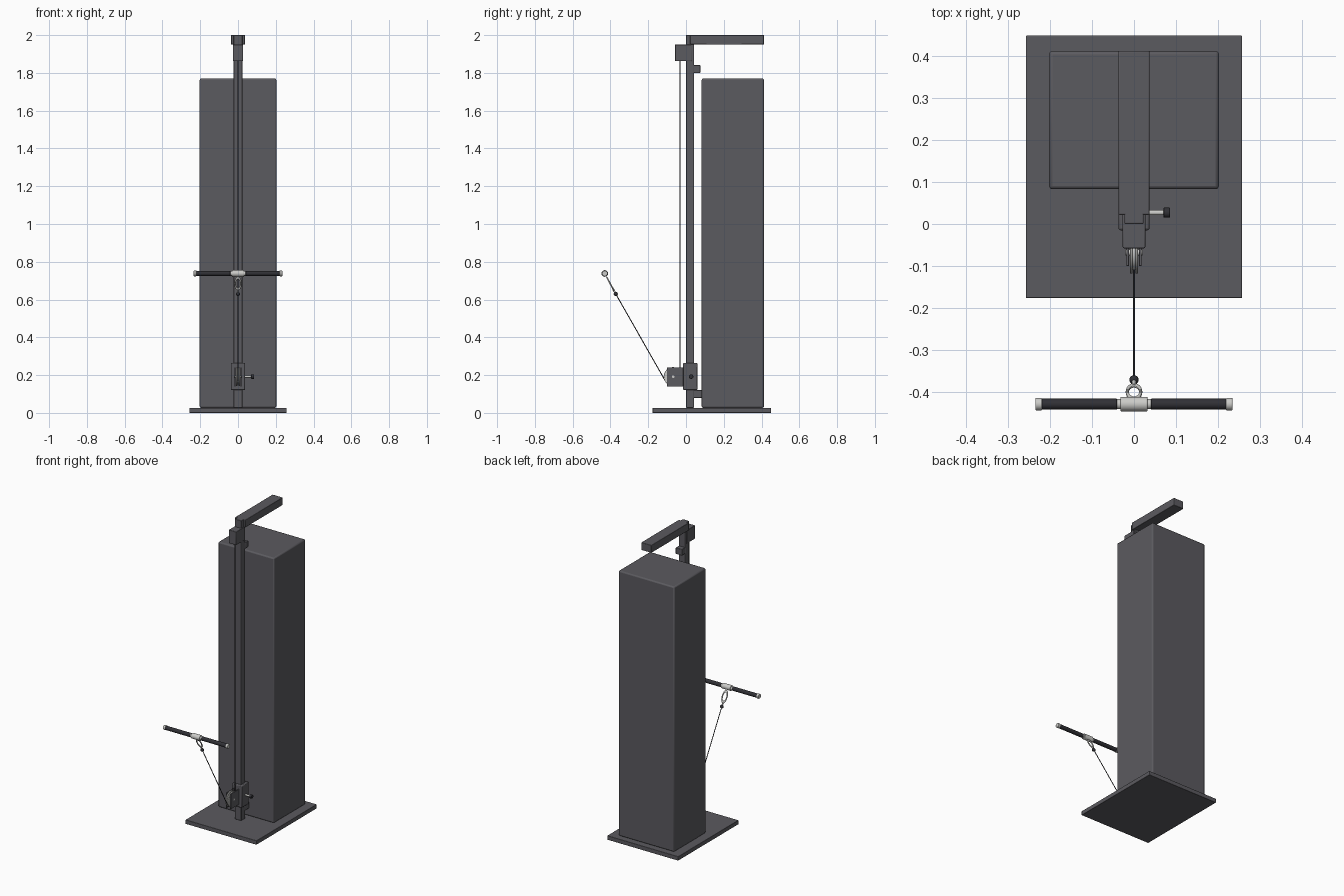
import bpy, math
from mathutils import Vector

if "Cube" in bpy.data.objects:
    bpy.data.objects.remove(bpy.data.objects["Cube"])


def material(name, r, g, b):
    m = bpy.data.materials.new(name)
    m.diffuse_color = (r, g, b, 1)
    m.use_nodes = True
    m.node_tree.nodes["Principled BSDF"].inputs["Base Color"].default_value = m.diffuse_color
    return m


FRAME = material("charcoal_frame", 0.105, 0.103, 0.115)
RUBBER = material("black_rubber", 0.03, 0.03, 0.036)
STEEL = material("bright_steel", 0.6, 0.6, 0.58)
CABLE = material("dark_cable", 0.045, 0.045, 0.05)


def finish(ob, name, mat, bevel=0, segments=2):
    ob.name = name
    ob.data.materials.append(mat)
    if bevel:
        mod = ob.modifiers.new("Bevel", 'BEVEL')
        mod.width, mod.segments = bevel, segments
    bpy.ops.object.shade_smooth_by_angle(angle=math.radians(35))
    return ob


def box(name, x, y, z, mat=FRAME, bevel=0.003):
    """Box from (min, max) ranges on each axis."""
    bpy.ops.mesh.primitive_cube_add(size=1, location=[sum(r) / 2 for r in (x, y, z)])
    ob = bpy.context.object
    ob.scale = [r[1] - r[0] for r in (x, y, z)]
    bpy.ops.object.transform_apply(location=False, rotation=False, scale=True)
    return finish(ob, name, mat, bevel)


def rod(name, a, b, radius, mat, sides=24, bevel=0):
    """Cylinder between two points."""
    a, b = Vector(a), Vector(b)
    bpy.ops.mesh.primitive_cylinder_add(vertices=sides, radius=radius, depth=(b - a).length,
                                        location=(a + b) / 2)
    ob = bpy.context.object
    ob.rotation_euler = (b - a).to_track_quat('Z', 'Y').to_euler()
    return finish(ob, name, mat, bevel)


def ball(name, centre, radius, mat):
    bpy.ops.mesh.primitive_uv_sphere_add(segments=20, ring_count=12, radius=radius, location=centre)
    return finish(bpy.context.object, name, mat)


# Base, weight tower and upright
box("base_plate", (-0.258, 0.258), (-0.177, 0.45), (0, 0.027), bevel=0.002)
box("weight_tower", (-0.203, 0.203), (0.083, 0.413), (0.027, 1.77), bevel=0.008)
box("upright", (-0.023, 0.023), (0, 0.043), (0.027, 2.0))
box("top_arm", (-0.037, 0.037), (0.022, 0.413), (1.95, 2.0))
box("top_pulley_block", (-0.027, 0.027), (-0.058, 0.03), (1.862, 1.95))
for z in (0.1, 1.82):
    box("tower_bracket", (-0.023, 0.023), (0.04, 0.084), (z - 0.021, z + 0.021))
    # the upper bracket stops short of the tower top on its own ledge
bpy.context.object.scale.y = 0.8
bpy.context.object.location.y = 0.058

# Sliding carriage with its locking pin
box("carriage", (-0.037, 0.037), (-0.015, 0.06), (0.12, 0.265), bevel=0.005)
rod("pin_shaft", (0.03, 0.027, 0.192), (0.075, 0.027, 0.192), 0.006, STEEL)
rod("pin_knob", (0.07, 0.027, 0.192), (0.086, 0.027, 0.192), 0.012, RUBBER, bevel=0.002)

# Lower pulley between two cheek plates
for s in (-1, 1):
    xs = sorted((s * 0.012, s * 0.018))
    box("pulley_cheek", xs, (-0.1, -0.012), (0.14, 0.24), bevel=0.001)
    rod("pulley_rim", (s * 0.003, -0.068, 0.192), (s * 0.01, -0.068, 0.192), 0.05, STEEL, 40, 0.002)
rod("pulley_core", (-0.004, -0.068, 0.192), (0.004, -0.068, 0.192), 0.042, STEEL, 40)
rod("pulley_axle", (-0.02, -0.068, 0.192), (0.02, -0.068, 0.192), 0.007, STEEL)

# Cable runs
BALL = Vector((0, -0.372, 0.63))
BAR = Vector((0, -0.43, 0.738))
rod("vertical_cable", (0, -0.032, 0.2), (0, -0.032, 1.87), 0.0025, CABLE, 10)
rod("pull_cable", (0, -0.11, 0.17), BALL, 0.0025, CABLE, 10)
ball("cable_stop", BALL, 0.011, RUBBER)

# Oval link between the cable stop and the bar
along = (BAR - BALL).normalized()
rod("link_shank", BALL, BALL + along * 0.03, 0.005, STEEL, 12)
bpy.ops.mesh.primitive_torus_add(major_radius=0.016, minor_radius=0.004, major_segments=28,
                                 minor_segments=10, location=BALL + along * 0.062)
link = bpy.context.object
link.scale = (1, 2.1, 1)
link.rotation_euler.x = math.atan2(along.z, along.y)
finish(link, "oval_link", STEEL)

# Handle bar


def bar_part(name, x0, x1, radius, mat, bevel=0.002):
    rod(name, BAR + Vector((x0, 0, 0)), BAR + Vector((x1, 0, 0)), radius, mat, 28, bevel)


bar_part("centre_collar", -0.032, 0.032, 0.0175, STEEL)
for s in (-1, 1):
    bar_part("inner_collar", s * 0.03, s * 0.042, 0.012, STEEL)
    bar_part("grip", s * 0.04, s * 0.222, 0.013, RUBBER)
    bar_part("end_cap", s * 0.22, s * 0.235, 0.015, STEEL)
